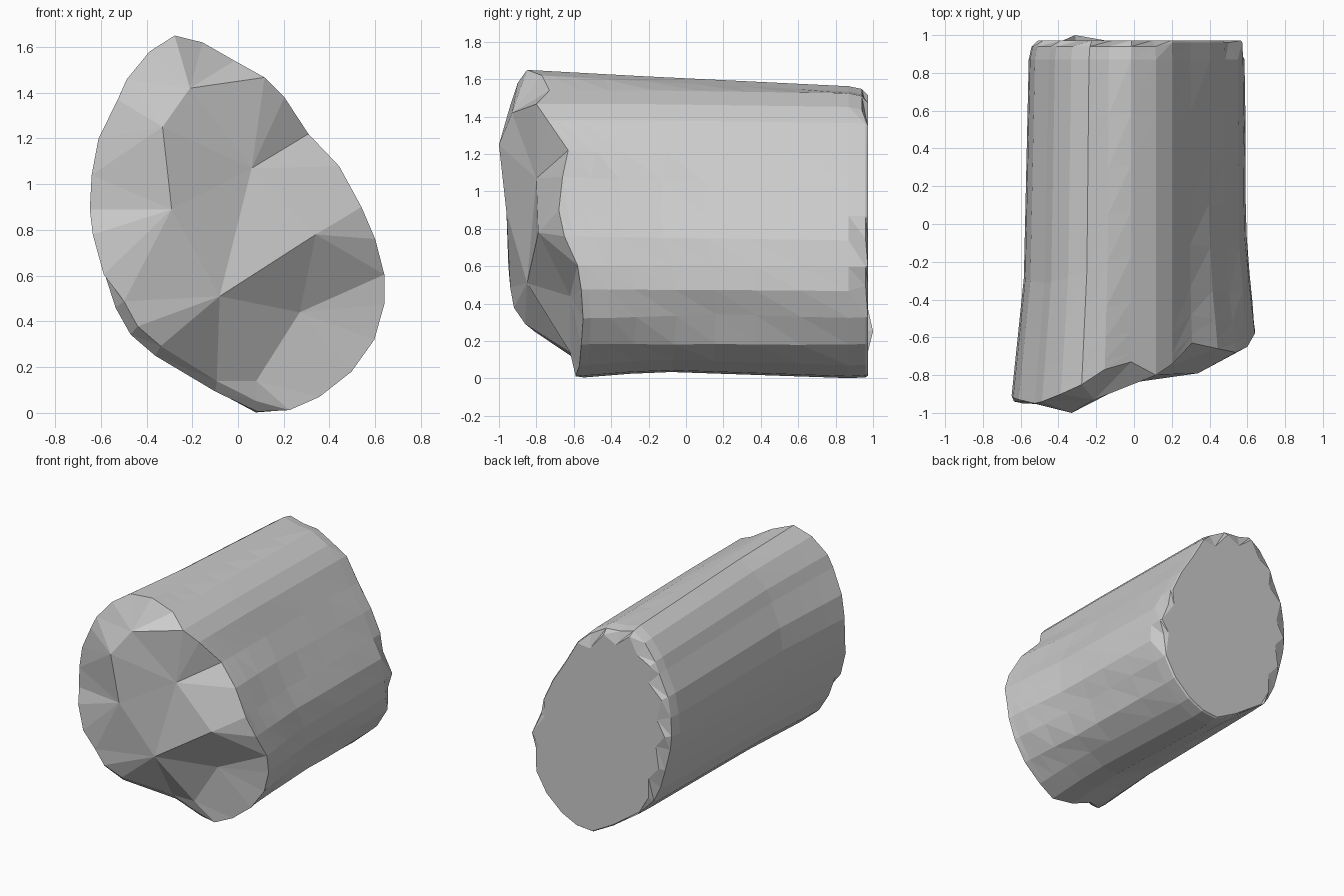
import bpy, bmesh, math, random
from mathutils import Vector
from mathutils.geometry import delaunay_2d_cdt

if "Cube" in bpy.data.objects:
    bpy.data.objects.remove(bpy.data.objects["Cube"])

random.seed(4)

# Outline of the log seen from the front: x, z, and y of the broken front rim
RIM = [(-.277, 1.65, -.85), (-.155, 1.62, -.77), (-.015, 1.54, -.73), (.116, 1.467, -.80),
       (.203, 1.38, -.74), (.308, 1.22, -.63), (.443, 1.078, -.66), (.54, .90, -.68),
       (.60, .76, -.65), (.64, .605, -.58), (.64, .475, -.56), (.596, .32, -.55),
       (.496, .18, -.56), (.356, .07, -.57), (.225, .012, -.59), (.085, .002, -.59),
       (-.10, .09, -.62), (-.365, .25, -.86), (-.474, .343, -.92), (-.54, .46, -.94),
       (-.587, .605, -.95), (-.635, .78, -.94), (-.648, .89, -.91), (-.64, 1.04, -.92),
       (-.61, 1.20, -.93), (-.526, 1.37, -.95), (-.487, 1.458, -.94), (-.387, 1.58, -.90)]
# Raised points inside the broken front face
INNER = [(.06, 1.07, -.80), (-.29, .89, -.96), (-.08, .51, -.85), (.34, .78, -.79),
         (.27, .44, -.62), (.08, .14, -.62), (-.33, 1.25, -1.0), (-.21, 1.42, -.93)]
CENTRE = Vector((0, 0, .82))
N = len(RIM)
BACK = .87


def lerp(a, b, t):
    return a + (b - a) * t


def taper(t, start, mid, end):
    return lerp(start, mid, t / .35) if t < .35 else lerp(mid, end, (t - .35) / .65)


def inset(p, amount):
    d = Vector((CENTRE.x - p.x, 0, CENTRE.z - p.z))
    return p + d.normalized() * amount


def under(i):
    return 15 <= i <= 19


def body_point(i, t):
    """Point on bark column i, t = 0 at the front rim and 1 at the back edge."""
    x, z, y = RIM[i]
    full = 2 <= i <= 5    # upper right shoulder keeps its size to the back
    px = x * (1 if full else taper(t, 1, .935, .92) if x > 0 else taper(t, 1, .90, .86))
    drop = taper(t, 1, 1, .99) if full else taper(t, 1, .98, .947)
    pz = z * lerp(1, drop, min(1, z / 1.4))
    if z < .1:
        pz += .035 * min(t / .3, (1 - t) / .7)
    p = Vector((px, lerp(y, BACK, t), pz))
    # shallow grooves along the bark, and a hollow along the right side
    if t > 0 and .1 < z < 1.3 and x > 0:
        p = inset(p, .010 * (i % 2) * min(1, t * 4) + random.uniform(0, .006))
        p = inset(p, .02 * math.exp(-((pz - 1.0) / .1) ** 2) * math.sin(math.pi * t))
        p = inset(p, .025 * math.exp(-((pz - .33) / .1) ** 2 - ((p.y - .2) / .3) ** 2))
    return p


bm = bmesh.new()
rings = []

# Broken front rim, tucked in beneath the bark on the lower left
front = [Vector((x, y, z)) for x, z, y in RIM]
front = [inset(p, .05) if under(i) else p for i, p in enumerate(front)]
rings.append(front)

# Bark
for t in (.03, .1, .2, .35, .5, .65, .82, 1):
    rings.append([body_point(i, t) for i in range(N)])

# Chipped back edge: wide on the top and left, thin on the right
edge, cap = [], []
for i, p in enumerate(rings[-1]):
    wide = p.x < 0 and p.z > .3 or p.z > 1.42
    chip = i in (8, 10)
    a = Vector((p.x, .94 if wide else .96, p.z))
    if i == 17:
        a.y = 1.0
    edge.append(inset(a, .015 if wide else .05 if chip else .004))
    depth = (.11 if i % 2 else .05) if wide else .09 if chip else .012
    c = inset(a, depth)
    c.y = .972
    cap.append(c)
rings += [edge, cap]

verts = [[bm.verts.new(p) for p in ring] for ring in rings]
for a, b in zip(verts, verts[1:]):
    for i in range(N):
        j = (i + 1) % N
        bm.faces.new((a[i], a[j], b[j]))
        bm.faces.new((a[i], b[j], b[i]))

# Flat back cap
bm.faces.new(verts[-1])

# Faceted front face
inner = [bm.verts.new((x, y, z)) for x, z, y in INNER]
pool = verts[0] + inner
flat = [Vector((v.co.x, v.co.z)) for v in pool]
_, _, tris, origin, _, _ = delaunay_2d_cdt(flat, [(i, (i + 1) % N) for i in range(N)],
                                           [list(range(N))], 1, 1e-5)
for tri in tris:
    ids = [origin[k][0] for k in tri if origin[k]]
    if len(set(ids)) == 3:
        bm.faces.new([pool[k] for k in ids])

bmesh.ops.recalc_face_normals(bm, faces=bm.faces)
mesh = bpy.data.meshes.new("log")
bm.to_mesh(mesh)
bm.free()
log = bpy.data.objects.new("log", mesh)
bpy.context.collection.objects.link(log)
